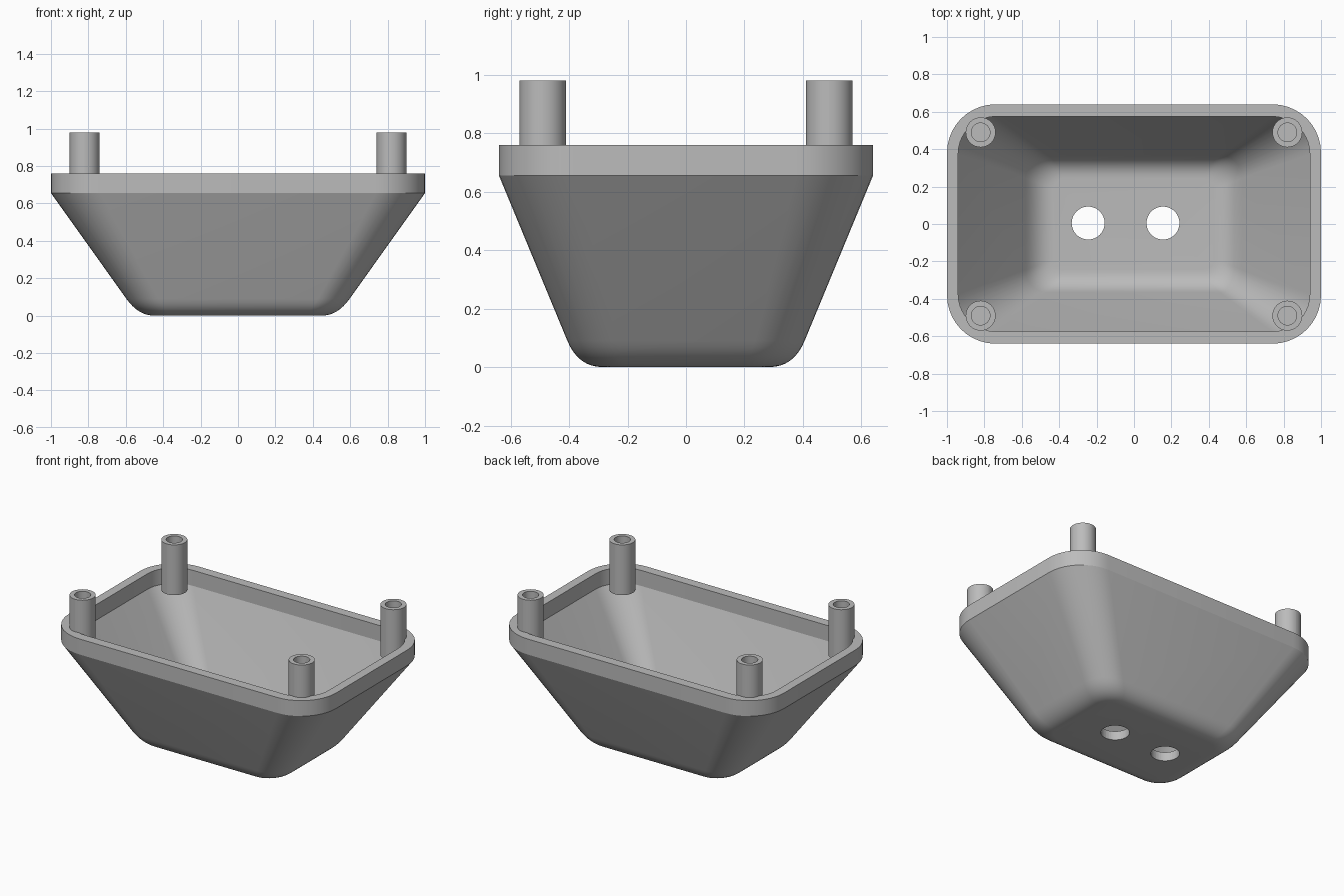
import bpy, bmesh
from math import cos, sin, pi, radians
from mathutils import Vector

cube = bpy.data.objects.get("Cube")
if cube:
    bpy.data.objects.remove(cube, do_unlink=True)

grey = bpy.data.materials.new("light grey plastic")
grey.use_nodes = True
colour = (0.5, 0.5, 0.5, 1)
grey.diffuse_color = colour
grey.node_tree.nodes["Principled BSDF"].inputs["Base Color"].default_value = colour


def rounded_ring(hx, hy, r, z, seg=10):
    """Rounded rectangle, counter-clockwise from above."""
    pts = []
    for q, (sx, sy) in enumerate([(1, 1), (-1, 1), (-1, -1), (1, -1)]):
        for i in range(seg + 1):
            a = (q + i / seg) * pi / 2
            pts.append((sx * (hx - r) + r * cos(a), sy * (hy - r) + r * sin(a), z))
    return pts


def fillet(a, b, c, steps=8):
    """Blend sections (half x, half y, radius, z) along a quadratic curve."""
    a, b, c = Vector(a), Vector(b), Vector(c)
    return [tuple(a * (1 - t) ** 2 + b * 2 * t * (1 - t) + c * t * t)
            for t in (i / steps for i in range(steps + 1))]


def loft(bm, rings, sharp=(), caps=True):
    loops = [[bm.verts.new(p) for p in ring] for ring in rings]
    n = len(loops[0])
    for lo, hi in zip(loops, loops[1:]):
        for i in range(n):
            j = (i + 1) % n
            bm.faces.new((lo[i], lo[j], hi[j], hi[i]))
    if caps:
        bm.faces.new(loops[0][::-1])
        bm.faces.new(loops[-1])
    for k in sharp:
        for i in range(n):
            bm.edges.get((loops[k][i], loops[k][(i + 1) % n])).smooth = False
    bmesh.ops.recalc_face_normals(bm, faces=bm.faces)


def make_object(name, bm):
    mesh = bpy.data.meshes.new(name)
    bm.to_mesh(mesh)
    bm.free()
    mesh.materials.append(grey)
    obj = bpy.data.objects.new(name, mesh)
    bpy.context.collection.objects.link(obj)
    return obj


def select_only(obj):
    bpy.ops.object.select_all(action='DESELECT')
    obj.select_set(True)
    bpy.context.view_layer.objects.active = obj


# Tapered hollow tray: up the outside, over the rim, down the inside
outer = fillet((0.45, 0.285, 0.09, 0), (0.533, 0.369, 0.16, 0), (0.597, 0.406, 0.17, 0.09))
outer += [(1, 0.64, 0.26, 0.655), (1, 0.64, 0.26, 0.76)]
inner = [(0.94, 0.575, 0.2, 0.76), (0.94, 0.575, 0.2, 0.655)]
inner += fillet((0.58, 0.366, 0.12, 0.15), (0.516, 0.329, 0.11, 0.06), (0.43, 0.245, 0.06, 0.06))
rim = len(outer)
bm = bmesh.new()
loft(bm, [rounded_ring(*s) for s in outer + inner], sharp=(rim - 2, rim - 1, rim, rim + 1))
tray = make_object("tray_shell", bm)

# Two round holes through the floor
for x in (-0.245, 0.155):
    bpy.ops.mesh.primitive_cylinder_add(vertices=48, radius=0.088, depth=0.4, location=(x, 0.005, 0))
    cutter = bpy.context.object
    cutter.name = "hole_cutter"
    cutter.hide_render = True
    cutter.data.materials.append(grey)
    select_only(tray)
    mod = tray.modifiers.new("hole", 'BOOLEAN')
    mod.operation = 'DIFFERENCE'
    mod.solver = 'EXACT'
    mod.object = cutter
    bpy.ops.object.modifier_apply(modifier=mod.name)
    bpy.data.objects.remove(cutter, do_unlink=True)
select_only(tray)
bpy.ops.object.shade_smooth_by_angle(angle=radians(30))

# Hollow corner posts
profile = [(0.08, 0.64), (0.08, 0.98), (0.05, 0.98), (0.05, 0.68)]
for side, sx in (("left", 1), ("right", -1)):
    for end, sy in (("front", -1), ("back", 1)):
        bm = bmesh.new()
        loft(bm, [rounded_ring(r, r, r * 0.999, z, 8) for r, z in profile])
        post = make_object(f"{end}_{side}_post", bm)
        post.location = (sx * 0.82, sy * 0.49, 0)
        select_only(post)
        bpy.ops.object.shade_smooth_by_angle(angle=radians(30))
